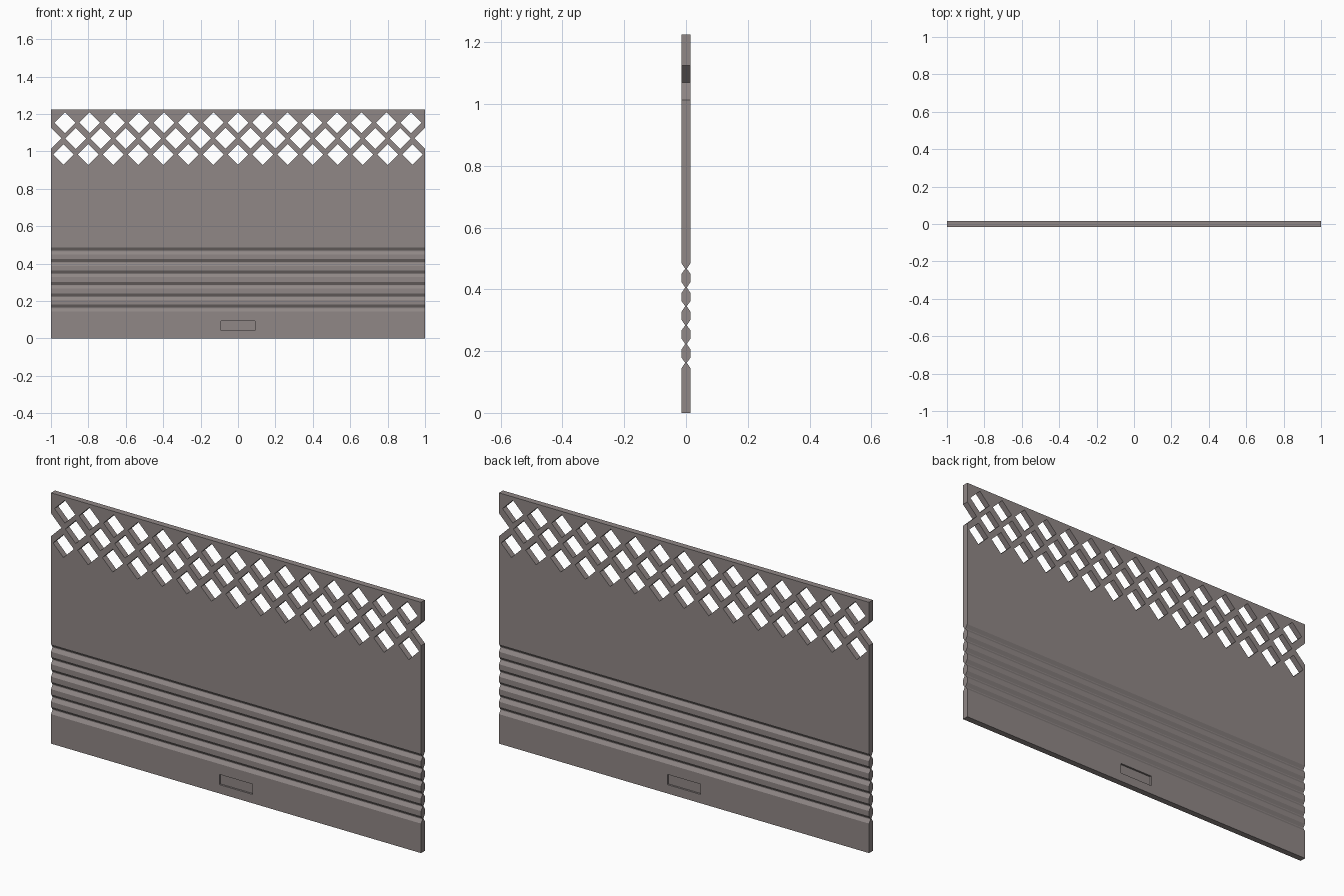
import bpy, bmesh

if "Cube" in bpy.data.objects:
    bpy.data.objects.remove(bpy.data.objects["Cube"])

HALF, TOP, T = 1.0, 1.225, 0.015


def prism(bm, pts, vec):
    """Extrude a closed outline along vec into a solid."""
    face = bm.faces.new([bm.verts.new(p) for p in pts])
    geo = bmesh.ops.extrude_face_region(bm, geom=[face])['geom']
    bmesh.ops.translate(bm, vec=vec, verts=[g for g in geo if isinstance(g, bmesh.types.BMVert)])


def finish(bm, name):
    bmesh.ops.recalc_face_normals(bm, faces=bm.faces)
    me = bpy.data.meshes.new(name)
    bm.to_mesh(me)
    bm.free()
    ob = bpy.data.objects.new(name, me)
    bpy.context.collection.objects.link(ob)
    return ob


# Panel: side profile with six V grooves on both faces
side = [(T, 0)]
for i in range(6):
    z = 0.162 + i * 0.061
    side += [(T, z - 0.018), (0.004, z - 0.002), (0.004, z + 0.002), (T, z + 0.018)]
side.append((T, TOP))
profile = side + [(-y, z) for y, z in reversed(side)]
bm = bmesh.new()
prism(bm, [(-HALF, y, z) for y, z in profile], (2 * HALF, 0, 0))
panel = finish(bm, "panel")

# Cutters: three rows of lattice diamonds and a shallow pull recess on each face
bm = bmesh.new()
R = 0.056
for x0, z, n in ((-0.925, 1.153, 15), (-1.0, 1.069, 16), (-0.933, 0.983, 15)):
    for i in range(n):
        x = x0 - 2 * x0 * i / (n - 1)
        prism(bm, [(x - R, -0.1, z), (x, -0.1, z - R), (x + R, -0.1, z), (x, -0.1, z + R)],
              (0, 0.2, 0))
for s in (-1, 1):
    prism(bm, [(x, s * 0.006, z) for x, z in
               ((-0.09, 0.043), (0.09, 0.043), (0.09, 0.093), (-0.09, 0.093))], (0, s * 0.1, 0))
cutter = finish(bm, "lattice_cutter")
cutter.hide_render = True

mod = panel.modifiers.new("lattice", 'BOOLEAN')
mod.operation = 'DIFFERENCE'
mod.solver = 'EXACT'
mod.object = cutter
bpy.context.view_layer.objects.active = panel
bpy.ops.object.modifier_apply(modifier=mod.name)
bpy.data.objects.remove(cutter)

# Warm grey finish
mat = bpy.data.materials.new("warm_grey")
mat.diffuse_color = (0.28, 0.245, 0.24, 1)
mat.use_nodes = True
mat.node_tree.nodes["Principled BSDF"].inputs["Base Color"].default_value = mat.diffuse_color
panel.data.materials.clear()
panel.data.materials.append(mat)
